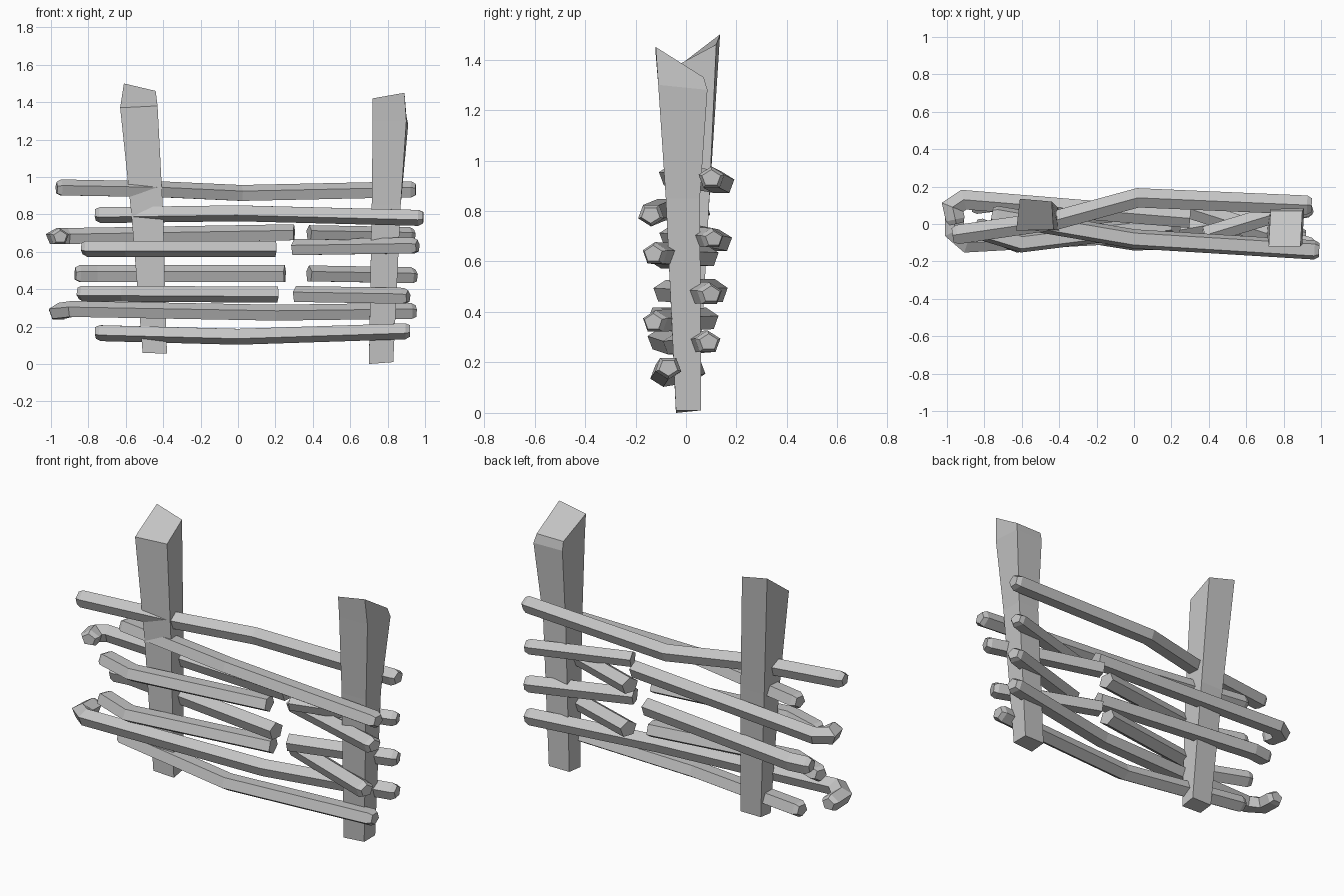
import bpy, bmesh, math
from mathutils import Vector

cube = bpy.data.objects.get("Cube")
if cube:
    bpy.data.objects.remove(cube, do_unlink=True)

wood = bpy.data.materials.new("weathered grey wood")
wood.use_nodes = True
grey = (0.55, 0.55, 0.55, 1)
wood.diffuse_color = grey
wood.node_tree.nodes["Principled BSDF"].inputs["Base Color"].default_value = grey


def loft(name, rings):
    """Skin a list of equal-length point rings and cap both ends."""
    bm = bmesh.new()
    loops = [[bm.verts.new(p) for p in ring] for ring in rings]
    n = len(loops[0])
    for a, b in zip(loops, loops[1:]):
        for i in range(n):
            j = (i + 1) % n
            bm.faces.new((a[i], a[j], b[j], b[i]))
    bm.faces.new(loops[0])
    bm.faces.new(loops[-1])
    bmesh.ops.recalc_face_normals(bm, faces=bm.faces)
    mesh = bpy.data.meshes.new(name)
    bm.to_mesh(mesh)
    bm.free()
    mesh.materials.append(wood)
    obj = bpy.data.objects.new(name, mesh)
    bpy.context.collection.objects.link(obj)


def rail(name, path, turn=0, chamfer=(True, True), ry=0.054, rz=0.047):
    """Five-sided pole along a path, with chamfered outer ends."""
    pts = [Vector(p) for p in path]
    sizes = [1.0] * len(pts)
    for end, cut in zip((0, -1), chamfer):
        if cut:
            inner = pts[1] if end == 0 else pts[-2]
            near = pts[end] + (inner - pts[end]).normalized() * 0.025
            pos = 1 if end == 0 else len(pts) - 1
            pts.insert(pos, near)
            sizes.insert(pos, 1.0)
            sizes[end] = 0.72
    rings = []
    for i, p in enumerate(pts):
        d0 = (p - pts[i - 1]).normalized() if i else None
        d1 = (pts[i + 1] - p).normalized() if i < len(pts) - 1 else None
        d0, d1 = d0 or d1, d1 or d0
        tangent = (d0 + d1).normalized()
        side = tangent.cross(Vector((0, 0, 1))).normalized()
        miter = 1 / max(tangent.dot(d0), 0.7)
        ring = []
        for k in range(5):
            a = math.radians(turn + 72 * k)
            ring.append(p + sizes[i] * (side * math.cos(a) * ry * miter
                                        + Vector((0, 0, math.sin(a) * rz))))
        rings.append(ring)
    loft(name, rings)


# Posts: hand-hewn, flaring upward, tops cut on a slant
loft("left_end_post", [
    [(-.51, -.04, .06), (-.38, -.04, .055), (-.38, .05, .07), (-.51, .05, .07)],
    [(-.57, -.035, .8), (-.40, -.035, .8), (-.41, .09, .8), (-.56, .09, .8)],
    [(-.63, -.035, 1.37), (-.43, -.03, 1.38), (-.44, .12, 1.46), (-.61, .135, 1.5)],
])
loft("right_end_post", [
    [(.70, -.04, .0), (.83, -.04, .01), (.83, .06, .01), (.70, .06, .01)],
    [(.715, -.08, .85), (.87, -.08, .85), (.87, .055, .85), (.73, .05, .85)],
    [(.72, -.11, 1.3), (.90, -.11, 1.3), (.91, .085, 1.28), (.73, .08, 1.28)],
    [(.72, -.12, 1.42), (.89, -.12, 1.45), (.90, .07, 1.33), (.73, .07, 1.33)],
])

# Long rails woven between the posts
rail("top_rail", [(-.97, -.06, .94), (-.42, .02, .93), (.02, .14, .91), (.95, .10, .93)], 18)
rail("upper_rail", [(-.76, .05, .80), (0, -.08, .81), (.99, -.14, .785)], 54)
rail("lower_rail", [(-.96, .08, .275), (-.96, -.04, .28), (-.89, -.10, .29),
                    (.2, -.04, .27), (.95, .09, .28)], 18)
rail("bottom_rail", [(-.76, .03, .17), (0, -.09, .15), (.92, -.07, .18)], 54)

# Broken rails: outer ends chamfered, snapped ends blunt
left, right = (True, False), (False, True)
rail("hooked_rail_left", [(-.95, .0, .68), (-.97, .09, .68), (-.91, .13, .68),
                          (.3, .03, .70)], 18, left)
rail("hooked_rail_right", [(.38, -.06, .70), (.94, .11, .69)], 90, right, .05, .042)
rail("third_rail_left", [(-.83, -.03, .62), (-.6, -.10, .62), (.2, .0, .62)], 54, left)
rail("third_rail_right", [(.30, .08, .62), (.96, -.13, .63)], 18, right)
rail("middle_rail_left", [(-.87, .10, .48), (-.75, .115, .48), (.25, -.01, .48)], 18, left, .052, .05)
rail("middle_rail_right", [(.38, -.08, .48), (.95, .10, .47)], 90, right)
rail("fourth_rail_left", [(-.85, -.01, .38), (-.62, -.10, .38), (.21, .02, .375)], 54, left)
rail("fourth_rail_right", [(.31, .08, .37), (.91, -.13, .36)], 18, right)
